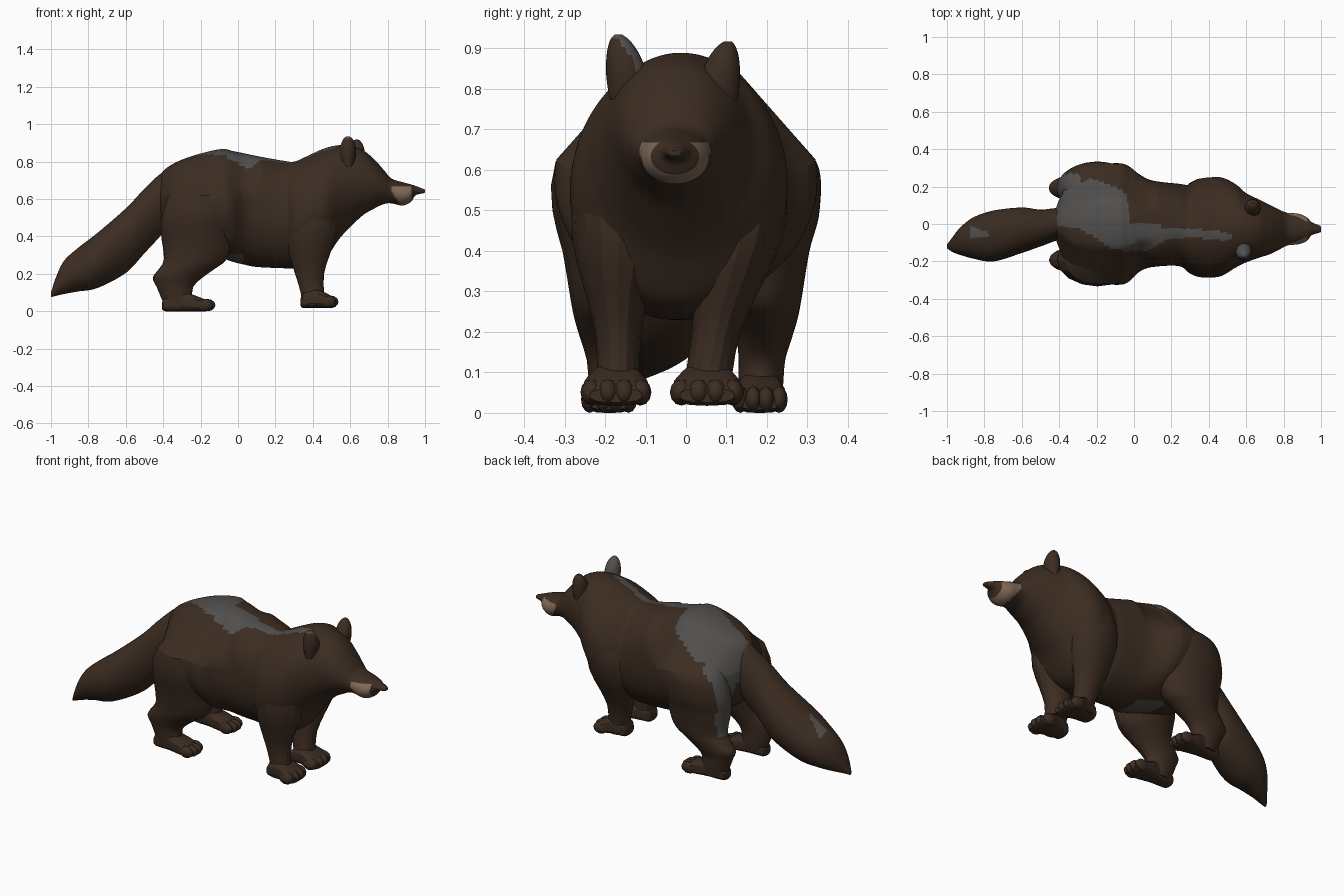
import bpy, bmesh, math
from mathutils import Matrix


def material(name, rgb):
    m = bpy.data.materials.new(name)
    m.diffuse_color = (*rgb, 1)
    return m


MATS = [material("dark_brown_fur", (0.045, 0.0255, 0.0155)),
        material("grey_fur", (0.082, 0.079, 0.074)),
        material("tan_muzzle", (0.22, 0.145, 0.095))]


def finish(name, bm, rule=None, angle=22):
    bmesh.ops.recalc_face_normals(bm, faces=bm.faces[:])
    bm.normal_update()
    for f in bm.faces:
        if rule:
            f.material_index = rule(f.calc_center_median(), f.normal)
    me = bpy.data.meshes.new(name)
    bm.to_mesh(me)
    bm.free()
    for m in MATS:
        me.materials.append(m)
    ob = bpy.data.objects.new(name, me)
    bpy.context.collection.objects.link(ob)
    bpy.ops.object.select_all(action='DESELECT')
    ob.select_set(True)
    bpy.context.view_layer.objects.active = ob
    bpy.ops.object.shade_smooth_by_angle(angle=math.radians(angle))
    return ob


def smooth_rings(rings, steps):
    """Catmull-Rom between the given cross-sections."""
    out = []
    n = len(rings)
    for i in range(n - 1):
        p0, p1, p2, p3 = (rings[max(0, min(n - 1, i + k))] for k in (-1, 0, 1, 2))
        for s in range(steps):
            t = s / steps
            out.append([0.5 * (2 * b + (c - a) * t + (2 * a - 5 * b + 4 * c - d) * t * t
                               + (3 * b - a - 3 * c + d) * t ** 3)
                        for a, b, c, d in zip(p0, p1, p2, p3)])
    return out + [list(rings[-1])]


def superellipse(c, s, e):
    return math.copysign(abs(c) ** e, c), math.copysign(abs(s) ** e, s)


def loft(name, axis, rings, seg=16, steps=2, shape=lambda t, c, s: (c, s), rule=None, angle=22):
    """Rings are (position, u_min, u_max, v_min, v_max); u,v = y,z or x,y."""
    bm = bmesh.new()
    loops = []
    for t, u0, u1, v0, v1 in smooth_rings(rings, steps):
        loop = []
        for k in range(seg):
            a = 2 * math.pi * k / seg
            c, s = shape(t, math.cos(a), math.sin(a))
            u = (u0 + u1) / 2 + (u1 - u0) / 2 * c
            v = (v0 + v1) / 2 + (v1 - v0) / 2 * s
            loop.append(bm.verts.new((t, u, v) if axis == 'x' else (u, v, t)))
        loops.append(loop)
    for a, b in zip(loops, loops[1:]):
        for k in range(seg):
            j = (k + 1) % seg
            bm.faces.new((a[k], a[j], b[j], b[k]))
    bm.faces.new(loops[0])
    bm.faces.new(loops[-1])
    return finish(name, bm, rule, angle)


def mirror_y(rings):
    return [(t, a, b, -d, -c) for t, a, b, c, d in rings]


def along(points, x):
    """Piecewise linear lookup."""
    for (xa, ya), (xb, yb) in zip(points, points[1:]):
        if xa <= x <= xb:
            return ya + (yb - ya) * (x - xa) / (xb - xa)
    return 0.0


# Grey saddle outline, left and right edges along the back
SADDLE_LEFT = [(-0.43, 0.12), (-0.37, 0.2), (-0.30, 0.265), (-0.13, 0.21), (-0.04, 0.165),
               (-0.02, 0.0), (0.10, 0.0), (0.18, -0.02), (0.45, -0.035), (0.53, -0.06)]
SADDLE_RIGHT = [(-0.43, -0.01), (-0.30, -0.02), (-0.20, -0.08), (-0.10, -0.14), (0.07, -0.145),
                (0.16, -0.09), (0.30, -0.07), (0.49, -0.09), (0.53, -0.07)]


def haunch_streak(p):
    wide = 0.05 + 0.03 * min(1, max(0, (p.z - 0.3) / 0.25))
    return p.x < -0.285 and abs(p.y - 0.19) < wide and p.z > 0.27


def coat(p, n):
    x, y, z = p
    if 0.822 + 0.6 * max(0, 0.64 - z) < x < 0.93 and z < 0.668:
        return 2
    if z > 0.55 and along(SADDLE_RIGHT, x) < y < along(SADDLE_LEFT, x):
        return 1
    if z < 0.305 and -0.17 < x < 0.03 and -0.2 < y < 0.07:
        return 1
    return int(haunch_streak(p))


def back_shape(t, c, s):
    """Sloping planes on the upper rump, a flatter back behind the shoulders."""
    if s <= 0:
        return c, s
    flat = max(0, 1 - abs(t - 0.13) / 0.17)
    c, s = superellipse(c, s, 1 - 0.24 * flat)
    slope = min(1, max(0, (0.12 - t) / 0.14))
    return c, s + (min(s, 0.6 - 1.27 * (abs(c) - 0.646)) - s) * slope


# Body, neck, head and snout in one continuous loft
loft("body_and_head", 'x', [
    (-0.425, -0.05, 0.05, 0.52, 0.70),
    (-0.40, -0.13, 0.13, 0.42, 0.75),
    (-0.33, -0.25, 0.24, 0.36, 0.797),
    (-0.22, -0.31, 0.31, 0.32, 0.838),
    (-0.09, -0.325, 0.325, 0.285, 0.867),
    (-0.03, -0.31, 0.31, 0.265, 0.857),
    (0.03, -0.255, 0.265, 0.25, 0.845),
    (0.10, -0.23, 0.232, 0.237, 0.83),
    (0.24, -0.225, 0.215, 0.23, 0.805),
    (0.30, -0.265, 0.21, 0.23, 0.80),
    (0.36, -0.285, 0.24, 0.235, 0.825),
    (0.46, -0.28, 0.25, 0.275, 0.87),
    (0.54, -0.235, 0.215, 0.385, 0.888),
    (0.60, -0.205, 0.165, 0.45, 0.885),
    (0.67, -0.18, 0.13, 0.515, 0.86),
    (0.73, -0.16, 0.10, 0.55, 0.81),
    (0.78, -0.135, 0.075, 0.573, 0.755),
    (0.82, -0.115, 0.06, 0.577, 0.71),
    (0.88, -0.108, 0.055, 0.565, 0.69),
    (0.925, -0.09, 0.035, 0.585, 0.678),
    (0.95, -0.06, 0.01, 0.62, 0.67),
    (0.995, -0.045, -0.01, 0.632, 0.652),
    (1.00, -0.035, -0.02, 0.638, 0.646)], seg=104, steps=9, shape=back_shape, rule=coat)

# Bushy tail, pointed at the tip
loft("tail", 'x', [
    (-1.00, -0.13, -0.11, 0.075, 0.10),
    (-0.97, -0.15, -0.07, 0.083, 0.19),
    (-0.93, -0.165, -0.02, 0.092, 0.27),
    (-0.86, -0.185, 0.035, 0.105, 0.335),
    (-0.75, -0.20, 0.072, 0.125, 0.42),
    (-0.60, -0.155, 0.088, 0.205, 0.55),
    (-0.50, -0.12, 0.077, 0.31, 0.655),
    (-0.40, -0.085, 0.085, 0.42, 0.745),
    (-0.30, -0.07, 0.07, 0.55, 0.775)], seg=48, steps=10,
    rule=lambda p, n: int(-0.88 < p.x < -0.775 and n.z > 0.2
                          and -0.075 < p.y < -0.045 + (-0.775 - p.x) * 0.35))

# Hind legs, mirrored
hind = [(0.02, -0.39, -0.25, 0.14, 0.235),
        (0.07, -0.41, -0.245, 0.13, 0.24),
        (0.13, -0.435, -0.24, 0.13, 0.245),
        (0.18, -0.455, -0.19, 0.125, 0.26),
        (0.23, -0.42, -0.12, 0.11, 0.275),
        (0.28, -0.395, -0.06, 0.09, 0.285),
        (0.40, -0.41, -0.02, 0.06, 0.305),
        (0.50, -0.41, 0.00, 0.06, 0.33),
        (0.62, -0.37, 0.00, 0.07, 0.322),
        (0.70, -0.28, -0.07, 0.08, 0.225)]
loft("left_hind_leg", 'z', hind, seg=48, steps=6,
     rule=lambda p, n: int(haunch_streak(p) and n.x < -0.2))
loft("right_hind_leg", 'z', mirror_y(hind))

# Front legs, the left one stepping inward
loft("right_front_leg", 'z', [
    (0.03, 0.34, 0.47, -0.23, -0.12),
    (0.10, 0.335, 0.46, -0.22, -0.115),
    (0.20, 0.305, 0.46, -0.225, -0.11),
    (0.30, 0.275, 0.49, -0.25, -0.09),
    (0.42, 0.25, 0.53, -0.28, -0.05),
    (0.55, 0.27, 0.53, -0.275, -0.05),
    (0.68, 0.33, 0.50, -0.21, -0.08)])
loft("left_front_leg", 'z', [
    (0.03, 0.34, 0.47, 0.00, 0.11),
    (0.10, 0.335, 0.46, 0.00, 0.115),
    (0.20, 0.305, 0.46, 0.015, 0.135),
    (0.30, 0.275, 0.49, 0.02, 0.18),
    (0.42, 0.25, 0.53, 0.03, 0.235),
    (0.55, 0.27, 0.53, 0.05, 0.25),
    (0.68, 0.33, 0.50, 0.08, 0.20)])


# Paws: a rounded pad with four low toes
def paw(name, heel, toe, yc, half, ground):
    length = toe - heel
    prof = [(0.0, 0.4, 0.01, 0.05), (0.06, 0.6, 0.0, 0.08), (0.35, 0.74, 0.0, 0.105),
            (0.62, 0.96, 0.0, 0.082), (0.8, 0.94, 0.0, 0.06), (0.9, 0.75, 0.008, 0.042)]
    loft(name, 'x', [(heel + f * length, yc - w * half, yc + w * half, ground + a, ground + b)
                     for f, w, a, b in prof], seg=16, steps=2,
         shape=lambda t, c, s: superellipse(c, s, 0.75))
    bm = bmesh.new()
    for i in range(4):
        off = (i - 1.5) / 1.5
        at = Matrix.Translation((toe - 0.045 - 0.02 * abs(off), yc + off * half * 0.7, ground + 0.033))
        size = Matrix.Diagonal((0.045, half * 0.32, 0.033, 1))
        bmesh.ops.create_uvsphere(bm, u_segments=10, v_segments=6, radius=1, matrix=at @ size)
    finish(name + "_toes", bm, angle=60)


paw("left_hind_paw", -0.405, -0.112, 0.182, 0.068, 0.0)
paw("right_hind_paw", -0.405, -0.112, -0.19, 0.068, 0.0)
paw("left_front_paw", 0.335, 0.546, 0.052, 0.09, 0.018)
paw("right_front_paw", 0.335, 0.546, -0.173, 0.086, 0.018)


# Ears: broad at the middle, leaning outward to a rounded tip
def ear(name, x, side, y, top, rule=None):
    prof = [(-0.16, 0.03, 0.045, -0.003), (-0.10, 0.042, 0.05, 0.0), (-0.05, 0.04, 0.041, 0.008),
            (-0.015, 0.026, 0.025, 0.016), (0.0, 0.01, 0.01, 0.02)]
    loft(name, 'z', [(top + dz, x - rx, x + rx, y + side * lean - ry, y + side * lean + ry)
                     for dz, rx, ry, lean in prof], seg=24, steps=4, rule=rule, angle=40)


ear("left_ear", 0.635, 1, 0.083, 0.917)
ear("right_ear", 0.588, -1, -0.147, 0.934,
    rule=lambda p, n: int((n.y > 0.05 and n.x < 0.9) or (n.x < -0.6 and n.y > -0.5) or n.z > 0.6))
